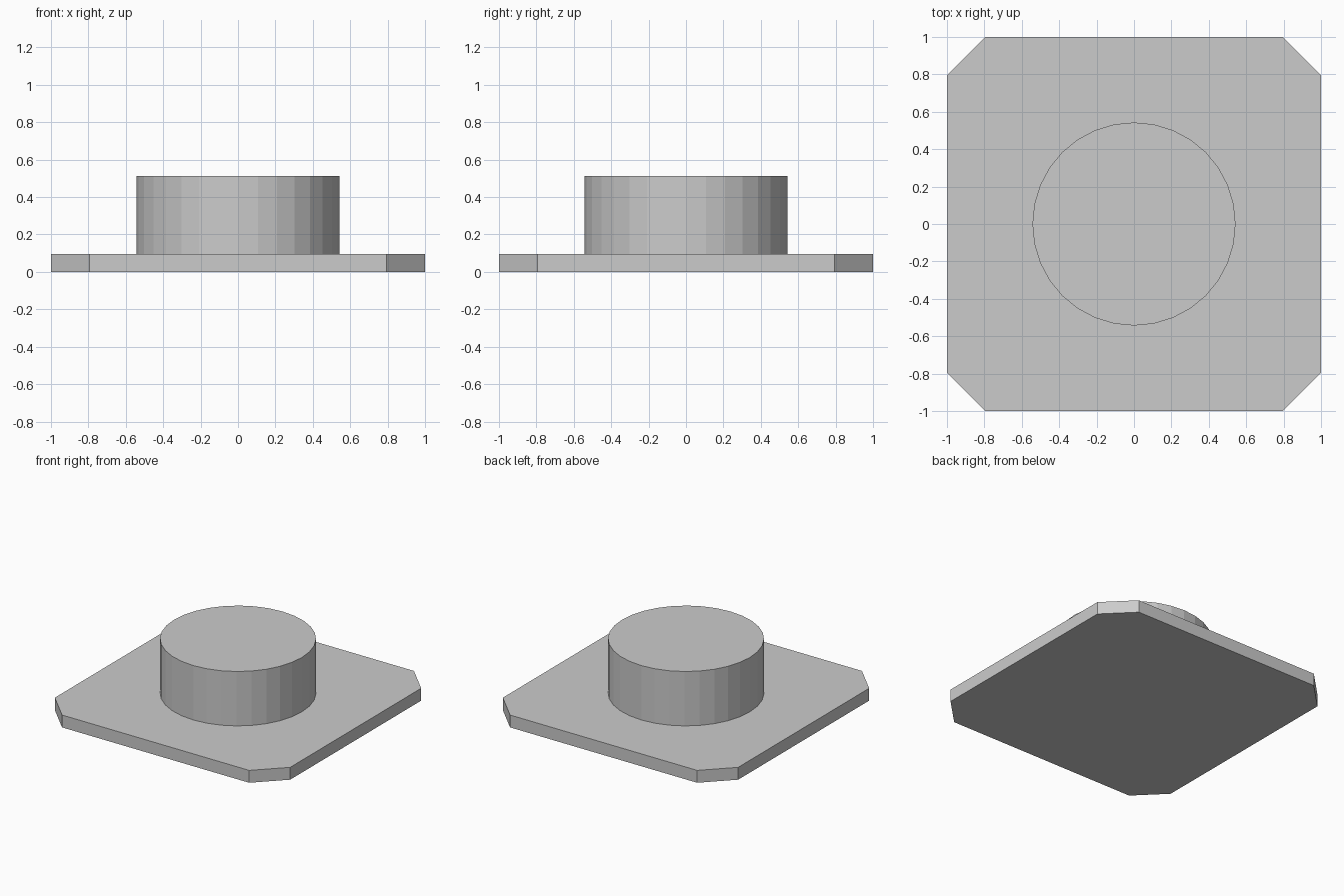
import bpy, bmesh
from math import sin, cos, tau

if "Cube" in bpy.data.objects:
    bpy.data.objects.remove(bpy.data.objects["Cube"])

PLATE_TOP = 0.095
BOSS_TOP = 0.513
BOSS_RADIUS = 0.543
BOSS_SIDES = 32
CORNER = 0.795   # where each corner cut begins


def prism(name, outline, z0, z1):
    """Extrude a flat outline from z0 up to z1."""
    bm = bmesh.new()
    face = bm.faces.new([bm.verts.new((x, y, z0)) for x, y in outline])
    ext = bmesh.ops.extrude_face_region(bm, geom=[face], use_keep_orig=True)
    verts = [v for v in ext["geom"] if isinstance(v, bmesh.types.BMVert)]
    bmesh.ops.translate(bm, verts=verts, vec=(0, 0, z1 - z0))
    bmesh.ops.recalc_face_normals(bm, faces=bm.faces)
    mesh = bpy.data.meshes.new(name)
    bm.to_mesh(mesh)
    bm.free()
    obj = bpy.data.objects.new(name, mesh)
    bpy.context.collection.objects.link(obj)
    return obj


# Square base plate with cut corners
c = CORNER
octagon = [(1, -c), (1, c), (c, 1), (-c, 1), (-1, c), (-1, -c), (-c, -1), (c, -1)]
prism("base_plate", octagon, 0, PLATE_TOP)

# Round boss standing on the plate
angles = [tau * i / BOSS_SIDES for i in range(BOSS_SIDES)]
circle = [(BOSS_RADIUS * cos(a), BOSS_RADIUS * sin(a)) for a in angles]
prism("round_boss", circle, PLATE_TOP, BOSS_TOP)
